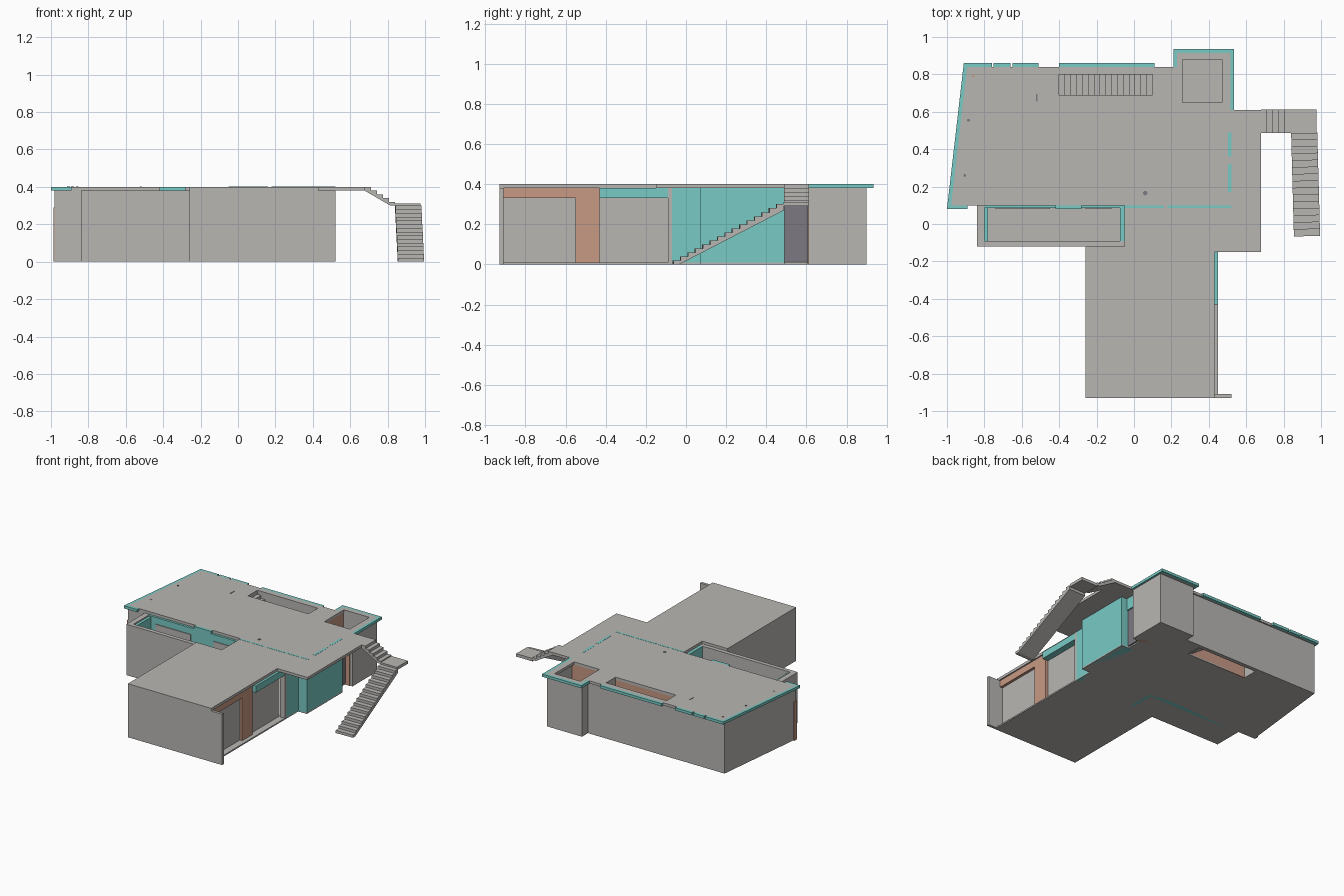
import bpy
import bmesh
from mathutils import Vector

cube = bpy.data.objects.get("Cube")
if cube:
    bpy.data.objects.remove(cube)


def material(name, color):
    m = bpy.data.materials.new(name)
    m.use_nodes = True
    m.diffuse_color = (*color, 1)
    m.node_tree.nodes["Principled BSDF"].inputs["Base Color"].default_value = (*color, 1)
    return m


GREY = material("concrete_grey", (0.48, 0.47, 0.45))
TEAL = material("insulation_teal", (0.19, 0.59, 0.55))
ORANGE = material("brick_orange", (0.58, 0.32, 0.23))
DARK = material("door_slate", (0.20, 0.195, 0.22))


def finish(name, bm, mat):
    bmesh.ops.recalc_face_normals(bm, faces=bm.faces)
    mesh = bpy.data.meshes.new(name)
    bm.to_mesh(mesh)
    bm.free()
    mesh.materials.append(mat)
    ob = bpy.data.objects.new(name, mesh)
    bpy.context.collection.objects.link(ob)
    return ob


def rect(x0, x1, y0, y1):
    return [(x0, y0), (x1, y0), (x1, y1), (x0, y1)]


def slab(name, outline, z0, z1, mat, holes=()):
    """Extruded plan outline with optional openings."""
    bm = bmesh.new()
    for loop in [outline, *holes]:
        vs = [bm.verts.new((x, y, z0)) for x, y in loop]
        for a, b in zip(vs, vs[1:] + vs[:1]):
            bm.edges.new((a, b))
    bmesh.ops.triangle_fill(bm, use_beauty=True, use_dissolve=False, edges=bm.edges[:])
    ext = bmesh.ops.extrude_face_region(bm, geom=bm.faces[:], use_keep_orig=True)
    top = [v for v in ext["geom"] if isinstance(v, bmesh.types.BMVert)]
    bmesh.ops.translate(bm, verts=top, vec=(0, 0, z1 - z0))
    return finish(name, bm, mat)


def box(name, x0, x1, y0, y1, z0, z1, mat):
    return slab(name, rect(x0, x1, y0, y1), z0, z1, mat)


def flight(name, start, end, z0, z1, n, width, drop, mat):
    """Stair flight going down from start to end, sawtooth profile."""
    a, b = Vector(start), Vector(end)
    side = (b - a).orthogonal().normalized() * width / 2
    h = (z0 - z1) / n
    prof = []
    for i in range(n):
        prof += [(i / n, z0 - i * h), ((i + 1) / n, z0 - i * h)]
    prof += [(1, z1), (1 - 0.8 / n, z1), (0, z0 - drop)]
    bm = bmesh.new()
    vs = [bm.verts.new((*(a.lerp(b, s) - side), z)) for s, z in prof]
    face = bm.faces.new(vs)
    ext = bmesh.ops.extrude_face_region(bm, geom=[face], use_keep_orig=True)
    far = [v for v in ext["geom"] if isinstance(v, bmesh.types.BMVert)]
    bmesh.ops.translate(bm, verts=far, vec=(*(side * 2), 0))
    return finish(name, bm, mat)


WALL, TOP = 0.38, 0.40
stairwell = rect(-0.40, 0.10, 0.69, 0.80)
shaft = rect(0.26, 0.47, 0.65, 0.88)

# Floor plate following the walls
floor = [(-0.98, 0.10), (-0.90, 0.83), (0.23, 0.83), (0.23, 0.90), (0.52, 0.90),
         (0.52, 0.61), (0.46, 0.61), (0.46, 0.49), (0.52, 0.49), (0.52, 0.07),
         (0.45, 0.07), (0.45, -0.93), (-0.26, -0.93), (-0.26, -0.12),
         (-0.84, -0.12), (-0.84, 0.10)]
slab("floor_plate", floor, 0, 0.01, GREY, [stairwell])

# Roof slab with stairwell and light shaft openings
roof = [(-0.978, 0.10), (-0.892, 0.84), (0.23, 0.84), (0.23, 0.915), (0.515, 0.915),
        (0.515, 0.61), (0.68, 0.61), (0.68, -0.15), (0.43, -0.15), (0.43, -0.93),
        (-0.26, -0.93), (-0.26, -0.12), (-0.05, -0.12), (-0.05, 0.10)]
slab("roof_slab", roof, WALL, TOP, GREY, [stairwell, shaft])

# Teal insulation edge around the roof
slab("roof_edge_side", [(-1.0, 0.08), (-0.978, 0.08), (-0.892, 0.84), (-0.892, 0.86), (-0.91, 0.86)],
     WALL, TOP, TEAL)
for i, (x0, x1) in enumerate([(-0.892, -0.76), (-0.75, -0.66), (-0.65, -0.51), (-0.40, 0.11)]):
    box(f"roof_edge_back_{i}", x0, x1, 0.84, 0.86, WALL, TOP, TEAL)
box("roof_edge_front", -0.978, -0.89, 0.08, 0.10, WALL, TOP, TEAL)
box("roof_edge_court", -0.42, -0.28, 0.08, 0.10, WALL, TOP, TEAL)
slab("roof_edge_tower", [(0.21, 0.84), (0.23, 0.84), (0.23, 0.915), (0.515, 0.915), (0.515, 0.61),
                         (0.535, 0.61), (0.535, 0.935), (0.21, 0.935)], WALL, TOP, TEAL)
# Wall heads showing flush through the roof
for i, (y0, y1) in enumerate([(0.17, 0.32), (0.36, 0.49)]):
    box(f"wall_head_side_{i}", 0.502, 0.52, y0, y1, WALL, TOP + 0.001, TEAL)
for i, (x0, x1) in enumerate([(-0.05, 0.16), (0.18, 0.52)]):
    box(f"wall_head_cross_{i}", x0, x1, 0.085, 0.098, WALL, TOP + 0.001, TEAL)

# Main outer walls
slab("slanted_wall", [(-0.98, 0.10), (-0.95, 0.10), (-0.87, 0.83), (-0.90, 0.83)], 0, WALL, GREY)
box("slanted_wall_end", -0.986, -0.978, 0.10, 0.13, 0, 0.29, ORANGE)
box("back_wall", -0.90, 0.23, 0.805, 0.83, 0, WALL, GREY)
box("front_corner_wall", -0.979, -0.80, 0.10, 0.12, 0, WALL, GREY)
box("wing_side_wall", -0.26, -0.24, -0.93, -0.12, 0, WALL, GREY)
box("wing_front_wall", -0.26, 0.52, -0.93, -0.91, 0, WALL, GREY)

# Courtyard walls and teal lining
box("court_front_wall", -0.84, -0.05, -0.12, -0.09, 0, WALL, GREY)
box("court_side_wall", -0.84, -0.80, -0.09, 0.10, 0, WALL, GREY)
box("court_side_lining", -0.80, -0.78, -0.09, 0.10, 0, WALL - 0.01, TEAL)
box("court_inner_lining", -0.075, -0.05, -0.09, 0.10, 0, WALL, TEAL)
box("court_back_wall", -0.80, -0.05, 0.085, 0.12, 0, WALL - 0.001, TEAL)
for i, (x0, x1) in enumerate([(-0.74, -0.45), (-0.26, -0.12)]):
    box(f"court_window_{i}", x0, x1, 0.08, 0.085, 0.02, 0.33, GREY)

# Light shaft tower at the back
box("tower_inner_wall", 0.23, 0.25, 0.63, 0.90, 0, WALL, GREY)
box("tower_back_wall", 0.25, 0.52, 0.88, 0.90, 0, WALL, GREY)
box("tower_outer_wall", 0.49, 0.52, 0.61, 0.88, 0, WALL, GREY)
box("shaft_lining_front", 0.25, 0.49, 0.615, 0.645, 0, WALL, ORANGE)
box("shaft_lining_side", 0.25, 0.258, 0.645, 0.88, 0, WALL, ORANGE)

# Entrance recess with door
box("entrance_door", 0.45, 0.465, 0.49, 0.61, 0.015, 0.29, DARK)
box("entrance_header", 0.45, 0.475, 0.49, 0.61, 0.29, WALL, TEAL)
box("entrance_cheek", 0.45, 0.50, 0.605, 0.615, 0, WALL, ORANGE)

# Teal side walls
box("projecting_wall", 0.42, 0.52, 0.07, 0.49, 0, WALL, TEAL)
box("recessed_wall", 0.42, 0.45, -0.07, 0.07, 0, WALL, TEAL)
box("window_post", 0.41, 0.45, -0.09, -0.07, 0, WALL, GREY)

# Window side of the wing
for i, (y0, y1, header) in enumerate([(-0.91, -0.55, ORANGE), (-0.43, -0.09, TEAL)]):
    box(f"wing_window_{i}", 0.39, 0.40, y0, y1, 0.01, 0.33, GREY)
    reach = 0.42 if header is ORANGE else 0.448
    box(f"wing_window_header_{i}", 0.38, reach, y0, y1, 0.33, WALL, header)
box("wing_pier", 0.38, 0.42, -0.55, -0.43, 0.01, WALL, ORANGE)

# Interior stairwell
box("stairwell_front_wall", -0.41, 0.11, 0.68, 0.69, 0, WALL, ORANGE)
for i, x in enumerate([-0.41, 0.10]):
    box(f"stairwell_end_wall_{i}", x, x + 0.01, 0.69, 0.805, 0, WALL, GREY)
flight("stairwell_steps", (-0.40, 0.745), (0.10, 0.745), 0.37, 0.01, 16, 0.108, 0.04, GREY)

# Exterior stair with landing
flight("upper_flight", (0.68, 0.55), (0.84, 0.55), TOP, 0.30, 5, 0.125, 0.022, GREY)
box("stair_landing", 0.84, 0.975, 0.485, 0.613, 0.29, 0.312, GREY)
flight("lower_flight", (0.91, 0.487), (0.925, -0.065), 0.30, 0, 15, 0.14, 0.03, GREY)

# Roof outlets and a small vent fin
for i, (x, y, r) in enumerate([(-0.86, 0.79, 0.007), (-0.885, 0.555, 0.008),
                               (-0.905, 0.26, 0.008), (0.06, 0.165, 0.012)]):
    bpy.ops.mesh.primitive_cylinder_add(vertices=12, radius=r, depth=0.004, location=(x, y, TOP))
    outlet = bpy.context.object
    outlet.name = f"roof_outlet_{i}"
    outlet.data.materials.append(ORANGE if i == 0 else DARK)
box("roof_vent", -0.523, -0.517, 0.655, 0.695, TOP - 0.01, TOP + 0.002, DARK)
